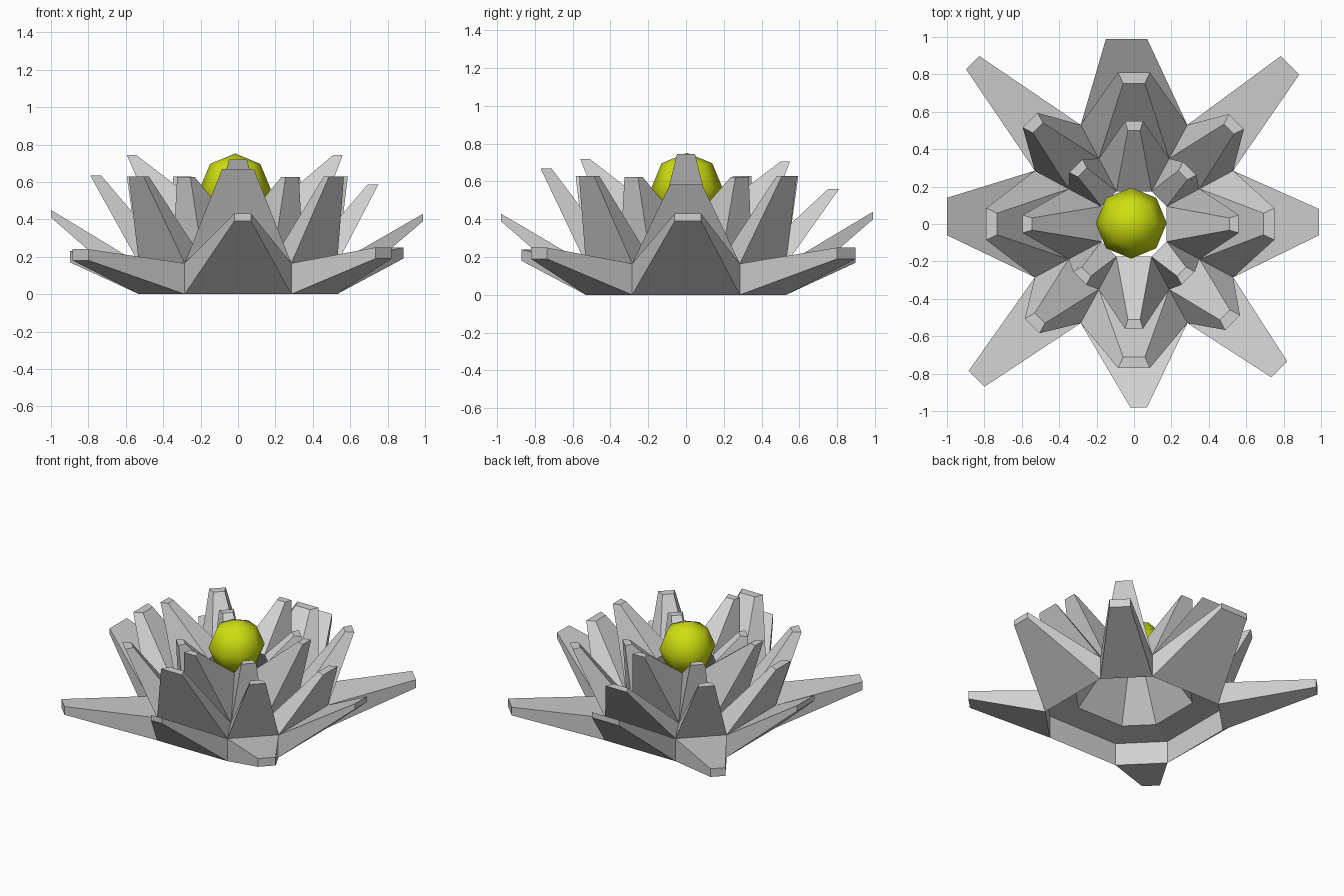
import bpy, bmesh
from math import pi
from mathutils import Vector, Matrix

cube = bpy.data.objects.get("Cube")
if cube:
    bpy.data.objects.remove(cube, do_unlink=True)


def make_material(name, colour):
    mat = bpy.data.materials.new(name)
    mat.use_nodes = True
    mat.diffuse_color = (*colour, 1)
    mat.node_tree.nodes["Principled BSDF"].inputs["Base Color"].default_value = (*colour, 1)
    return mat


grey = make_material("petal grey", (0.64, 0.64, 0.64))
yellow = make_material("pollen yellow", (0.62, 0.74, 0.005))


def octagon(scale, z):
    """Two corners per quarter turn, ordered so sector k spans corners k and k+1."""
    corners = []
    for quarter in range(4):
        turn = Matrix.Rotation(quarter * pi / 2, 3, 'Z')
        for side in (-1, 1):
            corners.append(turn @ Vector((0.53 * scale, 0.285 * side * scale, z)))
    return corners


def tip_edge(sector, reach, shift, half, z):
    """Straight edge across a petal tip, returned as its two end points."""
    turn = Matrix.Rotation(sector * pi / 4, 3, 'Z')
    return [turn @ Vector((reach, shift + side * half, z)) for side in (-1, 1)]


def petal(bm, base_outer, base_inner, tip_outer, tip_inner):
    """Six-sided petal between a sloped base quad and a small tip quad."""
    base = [*base_outer, *reversed(base_inner)]
    tip = [*tip_outer, *reversed(tip_inner)]
    base = [bm.verts.new(p) for p in base]
    tip = [bm.verts.new(p) for p in tip]
    bm.faces.new(base)
    bm.faces.new(reversed(tip))
    for i in range(4):
        j = (i + 1) % 4
        bm.faces.new((base[i], tip[i], tip[j], base[j]))


def petal_ring(name, lower, upper, tips):
    bm = bmesh.new()
    for k, (tip_outer, tip_inner) in enumerate(tips):
        n = (k + 1) % 8
        petal(bm, (lower[k], lower[n]), (upper[k], upper[n]), tip_outer, tip_inner)
    bmesh.ops.recalc_face_normals(bm, faces=bm.faces)
    mesh = bpy.data.meshes.new(name)
    bm.to_mesh(mesh)
    bm.free()
    mesh.materials.append(grey)
    bpy.context.collection.objects.link(bpy.data.objects.new(name, mesh))


# Stepped octagons that the three petal rings grow from
ground = octagon(1, 0)
rim = octagon(1, 0.165)
shelf = octagon(0.66, 0.185)
collar = octagon(0.33, 0.46)

# Outer petals: reach, sideways shift, half width, top height
outer = [(0.99, 0.01, 0.07, 0.43), (1.19, 0.01, 0.07, 0.25),
         (0.99, 0.04, 0.11, 0.44), (1.22, 0, 0.05, 0.23),
         (1, -0.04, 0.1, 0.45), (1.18, -0.01, 0.06, 0.24),
         (0.98, 0.025, 0.045, 0.43), (1.1, 0, 0.06, 0.25)]
tips = []
for k, (reach, shift, half, z) in enumerate(outer):
    thick = 0.06 if k % 2 else 0.04
    tips.append((tip_edge(k, reach, shift, half, z - thick),
                 tip_edge(k, reach, shift, half, z)))
petal_ring("outer_petals", ground, rim, tips)


def upright_tips(sizes, straight_half, diagonal_half, depth):
    """Level tips that narrow toward the middle of the flower."""
    result = []
    for k, (reach, z) in enumerate(sizes):
        half = diagonal_half if k % 2 else straight_half
        result.append((tip_edge(k, reach, 0, half, z),
                       tip_edge(k, reach - depth, 0, half * 0.68, z)))
    return result


# Middle and inner petals: reach, height
middle = [(0.75, 0.585), (0.775, 0.63), (0.81, 0.56), (0.785, 0.63),
          (0.79, 0.635), (0.77, 0.63), (0.77, 0.67), (0.745, 0.63)]
petal_ring("middle_petals", rim, shelf, upright_tips(middle, 0.085, 0.056, 0.058))

inner = [(0.56, 0.745), (0.42, 0.625), (0.55, 0.705), (0.44, 0.63),
         (0.595, 0.745), (0.41, 0.625), (0.56, 0.72), (0.41, 0.625)]
petal_ring("inner_petals", shelf, collar, upright_tips(inner, 0.048, 0.05, 0.05))

# Flower centre
bpy.ops.mesh.primitive_uv_sphere_add(segments=8, ring_count=4, radius=0.19,
                                     location=(-0.015, 0.005, 0.562))
centre = bpy.context.object
centre.name = "flower_centre"
centre.data.materials.append(yellow)
bpy.ops.object.shade_smooth()
